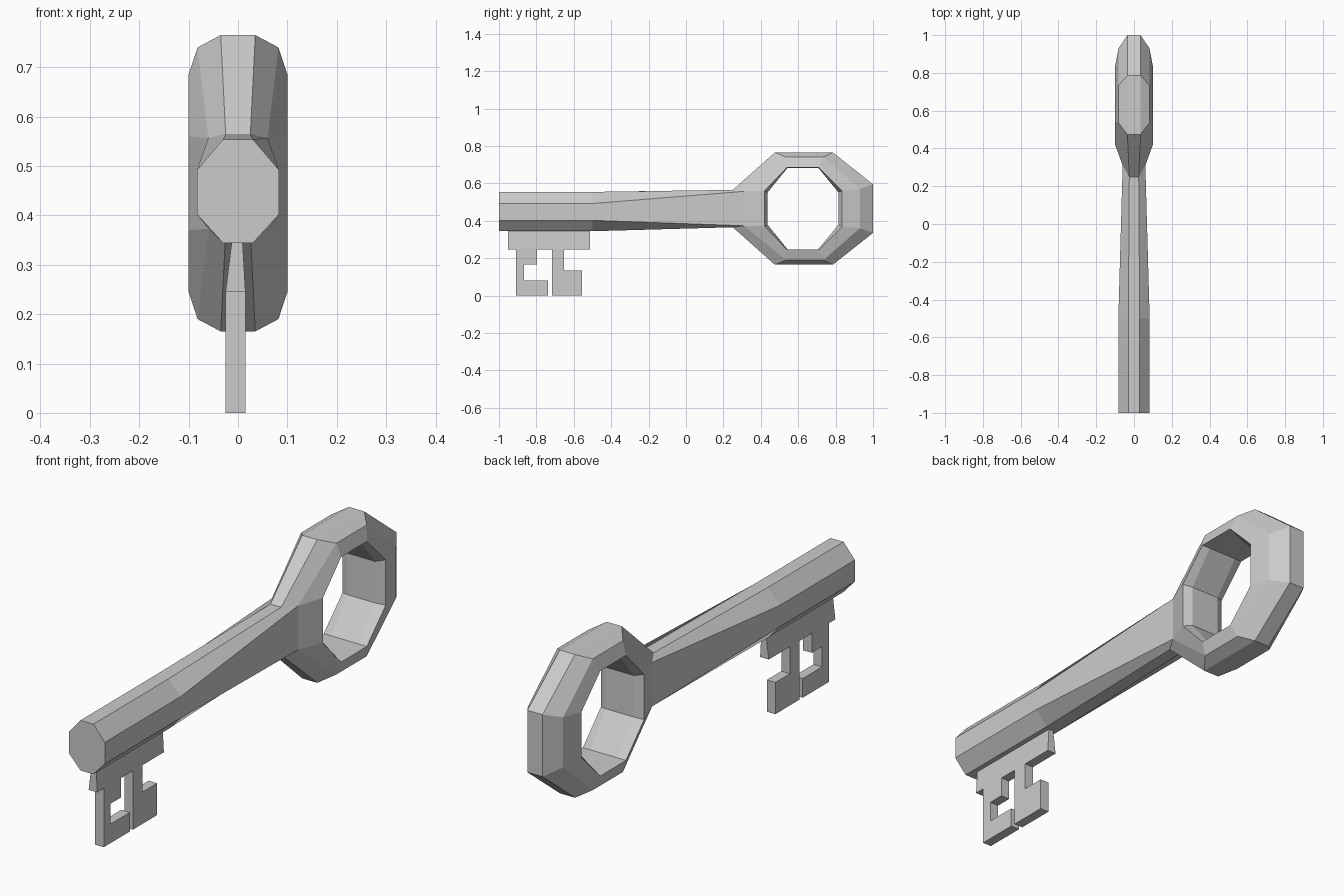
import bpy, bmesh

if "Cube" in bpy.data.objects:
    bpy.data.objects.remove(bpy.data.objects["Cube"])


def finish(name, bm):
    bmesh.ops.recalc_face_normals(bm, faces=bm.faces)
    mesh = bpy.data.meshes.new(name)
    bm.to_mesh(mesh)
    bm.free()
    obj = bpy.data.objects.new(name, mesh)
    bpy.context.collection.objects.link(obj)


def mirror_z(upper):
    # Upper half of a ring octagon (left to right) -> full octagon
    return upper + [(y, 2 * 0.465 - z) for y, z in reversed(upper)]


# Handle ring and shaft in one mesh
bm = bmesh.new()
outer = mirror_z([(0.25, 0.565), (0.475, 0.765), (0.785, 0.765), (1.0, 0.595)])
mid = mirror_z([(0.31, 0.557), (0.535, 0.74), (0.735, 0.74), (0.93, 0.57)])
edge = mirror_z([(0.42, 0.56), (0.54, 0.685), (0.71, 0.685), (0.835, 0.56)])
inner = mirror_z([(0.437, 0.552), (0.543, 0.683), (0.707, 0.683), (0.815, 0.552)])

# Each station: 8-sided cross-section, mirrored in x (narrower at the neck)
stations = []
for i in range(8):
    neck = i in (0, 7)
    wo, wm = (0.025, 0.06) if neck else (0.035, 0.082)
    half = [(wo, outer[i]), (wm, mid[i]), (0.1, edge[i]), (0.065, inner[i])]
    pts = half + [(-w, p) for w, p in reversed(half)]
    stations.append([bm.verts.new((x, y, z)) for x, (y, z) in pts])

for i in range(8):
    a, b = stations[i], stations[(i + 1) % 8]
    for k in range(8):
        if i == 7 and k in (0, 6, 7):
            continue  # opening where the shaft joins
        n = (k + 1) % 8
        bm.faces.new((a[k], a[n], b[n], b[k]))

# Octagonal shaft loops, bridged into the ring opening
section = [(0.03, 0.554), (0.083, 0.492), (0.083, 0.402), (0.03, 0.344),
           (-0.03, 0.344), (-0.083, 0.402), (-0.083, 0.492), (-0.03, 0.554)]
top, bot = stations[0], stations[7]
loops = [[bm.verts.new((x, y, z)) for x, z in section] for y in (-1.0, -0.5)]
loops.append([top[0], top[1], bot[1], bot[0], bot[7], bot[6], top[6], top[7]])
for a, b in zip(loops, loops[1:]):
    for k in range(8):
        n = (k + 1) % 8
        bm.faces.new((a[k], a[n], b[n], b[k]))
bm.faces.new(loops[0])
finish("key_handle_and_shaft", bm)


def tooth(name, profile):
    # Flat plate from a (y, z) outline, extruded along x
    bm = bmesh.new()
    face = bm.faces.new([bm.verts.new((-0.025, y, z)) for y, z in profile])
    ext = bmesh.ops.extrude_face_region(bm, geom=[face])
    moved = [v for v in ext["geom"] if isinstance(v, bmesh.types.BMVert)]
    bmesh.ops.translate(bm, verts=moved, vec=(0.04, 0, 0))
    finish(name, bm)


# Two hooked teeth
tooth("front_tooth", [(-0.91, 0.248), (-0.91, 0), (-0.737, 0), (-0.737, 0.08),
                      (-0.866, 0.08), (-0.866, 0.165), (-0.797, 0.165), (-0.797, 0.248)])
tooth("rear_tooth", [(-0.717, 0.248), (-0.717, 0), (-0.556, 0),
                     (-0.556, 0.133), (-0.652, 0.133), (-0.652, 0.248)])

# Tapered web between shaft and teeth
bm = bmesh.new()
lo, hi = [[bm.verts.new((x, y, z)) for x, y in
           ((x0, -0.953), (x1, -0.953), (x1, -0.512), (x0, -0.512))]
          for x0, x1, z in ((-0.025, 0.015, 0.246), (-0.012, 0.009, 0.352))]
bm.faces.new(lo)
bm.faces.new(hi)
for k in range(4):
    n = (k + 1) % 4
    bm.faces.new((lo[k], lo[n], hi[n], hi[k]))
finish("tooth_web", bm)
